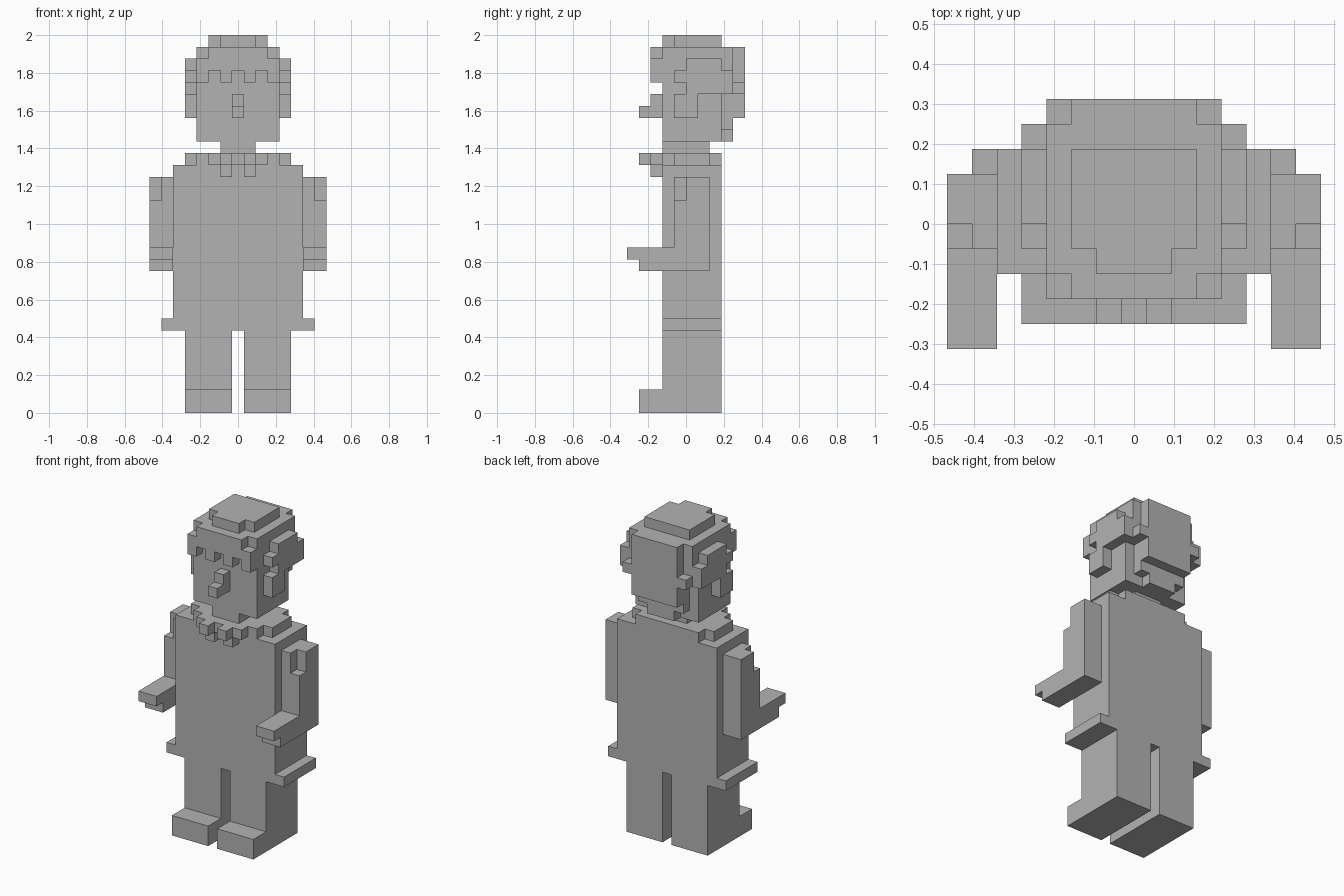
import bpy
import bmesh

cube = bpy.data.objects.get("Cube")
if cube:
    bpy.data.objects.remove(cube, do_unlink=True)

UNIT = 1 / 16  # edge of one block


def material(name, color):
    mat = bpy.data.materials.new(name)
    mat.use_nodes = True
    mat.diffuse_color = color
    mat.node_tree.nodes["Principled BSDF"].inputs["Base Color"].default_value = color
    return mat


GREY = material("plain grey", (0.45, 0.45, 0.45, 1))


def part(name, boxes, mirror=False):
    """Boxes are (x range, y range, z range) in blocks; mirror copies them across x."""
    bm = bmesh.new()
    for xs, ys, zs in boxes:
        for side in ((1, -1) if mirror else (1,)):
            verts = bmesh.ops.create_cube(bm, size=1)["verts"]
            for v in verts:
                v.co = [UNIT * ((lo + hi) / 2 + c * (hi - lo))
                        for c, (lo, hi) in zip(v.co, (xs, ys, zs))]
                v.co.x *= side
            if side < 0:
                faces = {f for v in verts for f in v.link_faces}
                bmesh.ops.reverse_faces(bm, faces=list(faces))
    mesh = bpy.data.meshes.new(name)
    bm.to_mesh(mesh)
    bm.free()
    mesh.materials.append(GREY)
    obj = bpy.data.objects.new(name, mesh)
    bpy.context.collection.objects.link(obj)
    return obj


def wide(half, ys, zs):
    """A box centred on x."""
    return ((-half, half), ys, zs)


# Lower body
part("legs", [((.5, 4.5), (-2, 3), (0, 7))], mirror=True)
part("shoe_toes", [((.5, 4.5), (-4, -2), (0, 2))], mirror=True)

# Coat with side flaps at the hem
part("torso", [wide(5.5, (-2, 3), (7, 21))])
part("hem_flaps", [((5.5, 6.5), (-2, 3), (7, 8))], mirror=True)

# Stepped collar and its front tips
part("collar", [wide(4.5, (-1, 2), (21, 22)),
                wide(3.5, (-2, -1), (21, 22)),
                wide(3.5, (2, 3), (21, 22)),
                wide(2.5, (-3, -2), (21, 22))])
part("collar_tips", [((.5, 1.5), (-4, -3), (21, 22)),
                     ((.5, 1.5), (-3, -2), (20, 21))], mirror=True)

# Arms bent forward, with a notch at the outer front of the shoulder
part("arms", [((5.5, 7.5), (-1, 2), (12, 18)),
              ((5.5, 6.5), (-1, 2), (18, 20)),
              ((6.5, 7.5), (0, 2), (18, 20))], mirror=True)
part("hands", [((5.5, 7.5), (-4, -1), (12, 14)),
               ((5.5, 7.5), (-5, -4), (13, 14))], mirror=True)

# Head
part("neck", [wide(1.5, (-2, 2), (22, 23))])
part("head", [wide(3.5, (-2, 3), (23, 31))])
part("nose", [wide(.5, (-3, -2), (25, 27)), wide(.5, (-4, -3), (25, 26))])
part("ears", [((3.5, 4.5), (-1, 1), (25, 27))], mirror=True)

# Hair: crown, fringe, sides and back
part("hair_crown", [wide(2.5, (-1, 3), (31, 32)), wide(1.5, (-2, -1), (31, 32))])
part("hair_fringe", [wide(3.5, (-3, -2), (29, 30)), wide(2.5, (-3, -2), (30, 31))])
part("fringe_teeth", [((x, x + 1), (-3, -2), (28, 29)) for x in (.5, 2.5)], mirror=True)
part("hair_sides", [((3.5, 4.5), (0, 3), (29, 30)),
                    ((3.5, 4.5), (-1, 4), (28, 29)),
                    ((3.5, 4.5), (0, 4), (27, 28)),
                    ((2.5, 3.5), (4, 5), (27, 28))], mirror=True)
part("hair_back", [wide(3.5, (3, 4), (27, 31)),
                   wide(2.5, (4, 5), (25, 31)),
                   wide(2.5, (3, 4), (24, 27)),
                   wide(1.5, (3, 4), (23, 24))])
